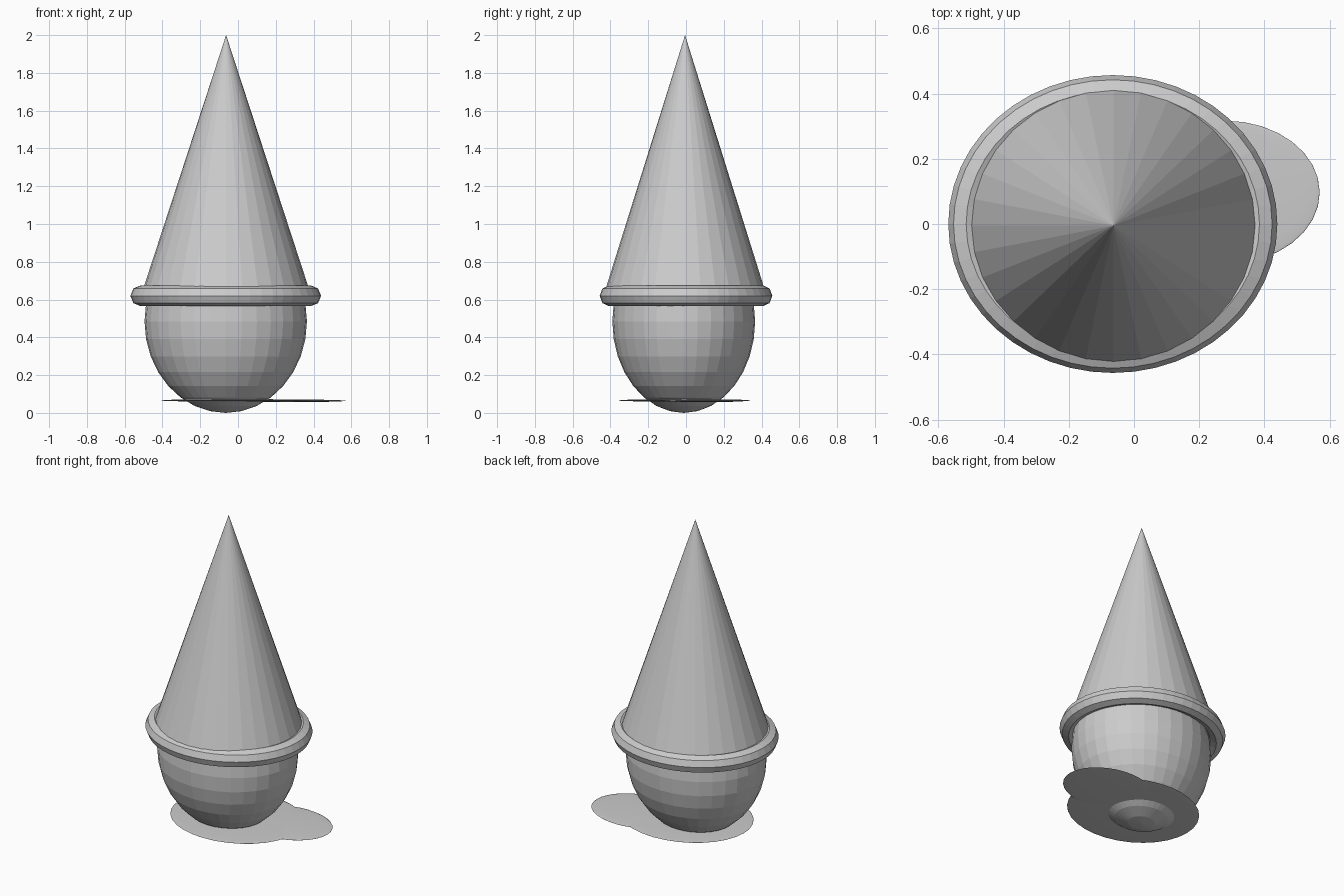
import bpy
import math

if "Cube" in bpy.data.objects:
    bpy.data.objects.remove(bpy.data.objects["Cube"])

# Single grey material shared by every part
grey = bpy.data.materials.new("plain_grey")
grey.diffuse_color = (0.6, 0.6, 0.6, 1)
grey.use_nodes = True
grey.node_tree.nodes["Principled BSDF"].inputs["Base Color"].default_value = grey.diffuse_color


def finish(name, scale, rot=0.0):
    ob = bpy.context.object
    ob.name = name
    ob.scale = scale
    ob.rotation_euler.z = rot
    ob.data.materials.append(grey)
    return ob


def sphere(name, loc, size):
    bpy.ops.mesh.primitive_uv_sphere_add(segments=32, ring_count=16, radius=1, location=loc)
    return finish(name, size)


# Rounded lower body
sphere("body", (-0.065, -0.012, 0.485), (0.43, 0.378, 0.485))

# Pointed top
Z0, Z1 = 0.62, 2.0
bpy.ops.mesh.primitive_cone_add(vertices=32, radius1=1, radius2=0, depth=Z1 - Z0,
                                location=(-0.063, -0.005, (Z0 + Z1) / 2))
finish("cone_top", (0.451, 0.432, 1))

# Rim between cone and body
bpy.ops.mesh.primitive_torus_add(major_segments=48, minor_segments=8, major_radius=0.45,
                                 minor_radius=0.055, location=(-0.065, 0, 0.62))
finish("rim", (1, 0.905, 1))

# Thin flat pads near the ground
sphere("main_pad", (0.0, -0.008, 0.066), (0.41, 0.352, 0.007))
sphere("side_pad", (0.28, 0.097, 0.064), (0.29, 0.22, 0.007))
for n in ("main_pad", "side_pad"):
    for p in bpy.data.objects[n].data.polygons:
        p.use_smooth = True
